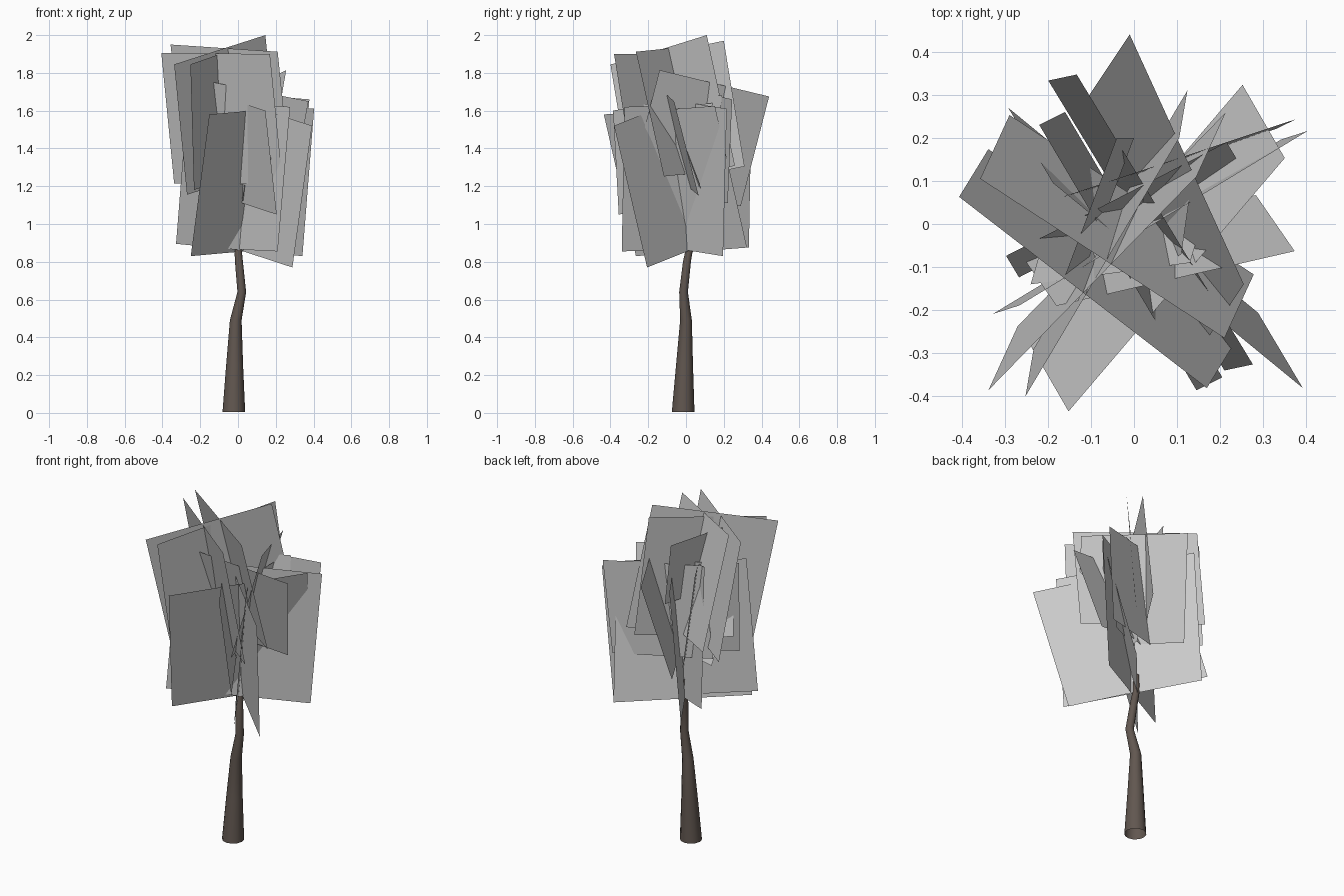
import bpy, bmesh
from math import cos, sin, tau
from mathutils import Vector


def finish(bm, name):
    mesh = bpy.data.meshes.new(name)
    bm.to_mesh(mesh)
    bm.free()
    obj = bpy.data.objects.new(name, mesh)
    bpy.context.collection.objects.link(obj)
    return obj


# Trunk: bent, tapering open tube (x, y, z, radius)
path = [(-.022, -.015, .005, .06), (-.018, -.008, .25, .045), (-.012, 0, .49, .031),
        (.02, -.013, .64, .023), (.005, .005, .8, .021), (0, .018, .87, .019),
        (0, .02, .97, .015)]
sides = 12
bm = bmesh.new()
rings = [[bm.verts.new((x + r * cos(tau * i / sides), y + r * sin(tau * i / sides), z))
          for i in range(sides)] for x, y, z, r in path]
for a, b in zip(rings, rings[1:]):
    for i in range(sides):
        j = (i + 1) % sides
        bm.faces.new((a[i], a[j], b[j], b[i])).smooth = True
trunk = finish(bm, "trunk")
bark = bpy.data.materials.new("bark")
bark.diffuse_color = (.12, .095, .08, 1)
trunk.data.materials.append(bark)


# Foliage: square cards, each a corner, its neighbour along the edge, and the side vector
def leaf_card(index, first, second, side):
    a, b, s = Vector(first), Vector(second), Vector(side)
    bm = bmesh.new()
    bm.faces.new([bm.verts.new(p) for p in (a, b, b + s, a + s)])
    finish(bm, f"leaf_card_{index:02d}")


cards = [
    # upper large cards
    ((-.338, -.386, 1.845), (.145, .11, 2.0), (.068, .149, -.69)),
    ((-.406, .063, 1.905), (.169, -.381, 1.9), (.068, .111, -.69)),
    ((-.357, .105, 1.95), (.21, -.265, 1.912), (.068, .148, -.66)),
    ((-.252, -.4, 1.845), (.105, .2, 1.97), (.019, .11, -.665)),
    # lower large cards
    ((.392, -.381, 1.52), (-.188, .095, 1.71), (-.104, .175, -.75)),
    ((-.152, -.435, 1.58), (.35, .153, 1.625), (-.098, .17, -.75)),
    ((.403, .216, 1.61), (-.266, -.189, 1.675), (-.062, -.02, -.78)),
    ((.276, -.326, 1.62), (-.133, .347, 1.64), (-.066, -.014, -.765)),
    # medium cards
    ((-.01, .44, 1.675), (.255, -.14, 1.815), (-.1, -.15, -.58)),
    ((.373, -.063, 1.65), (-.18, -.19, 1.76), (-.09, .13, -.5)),
    ((.378, .244, 1.66), (-.16, .065, 1.7), (-.048, -.023, -.55)),
    ((-.297, -.074, 1.7), (.215, .19, 1.68), (.03, -.05, -.55)),
    ((-.22, .23, 1.72), (.145, -.386, 1.6), (.06, .03, -.55)),
    # small inner cards
    ((-.16, -.12, 1.86), (-.04, .2, 1.84), (.04, .0, -.36)),
    ((.14, .14, 1.64), (.11, -.07, 1.62), (-.09, -.05, -.5)),
    ((-.24, -.14, 1.55), (.13, -.09, 1.64), (.05, .17, -.45)),
]
for n, (p, q, s) in enumerate(cards, 1):
    leaf_card(n, p, q, s)
